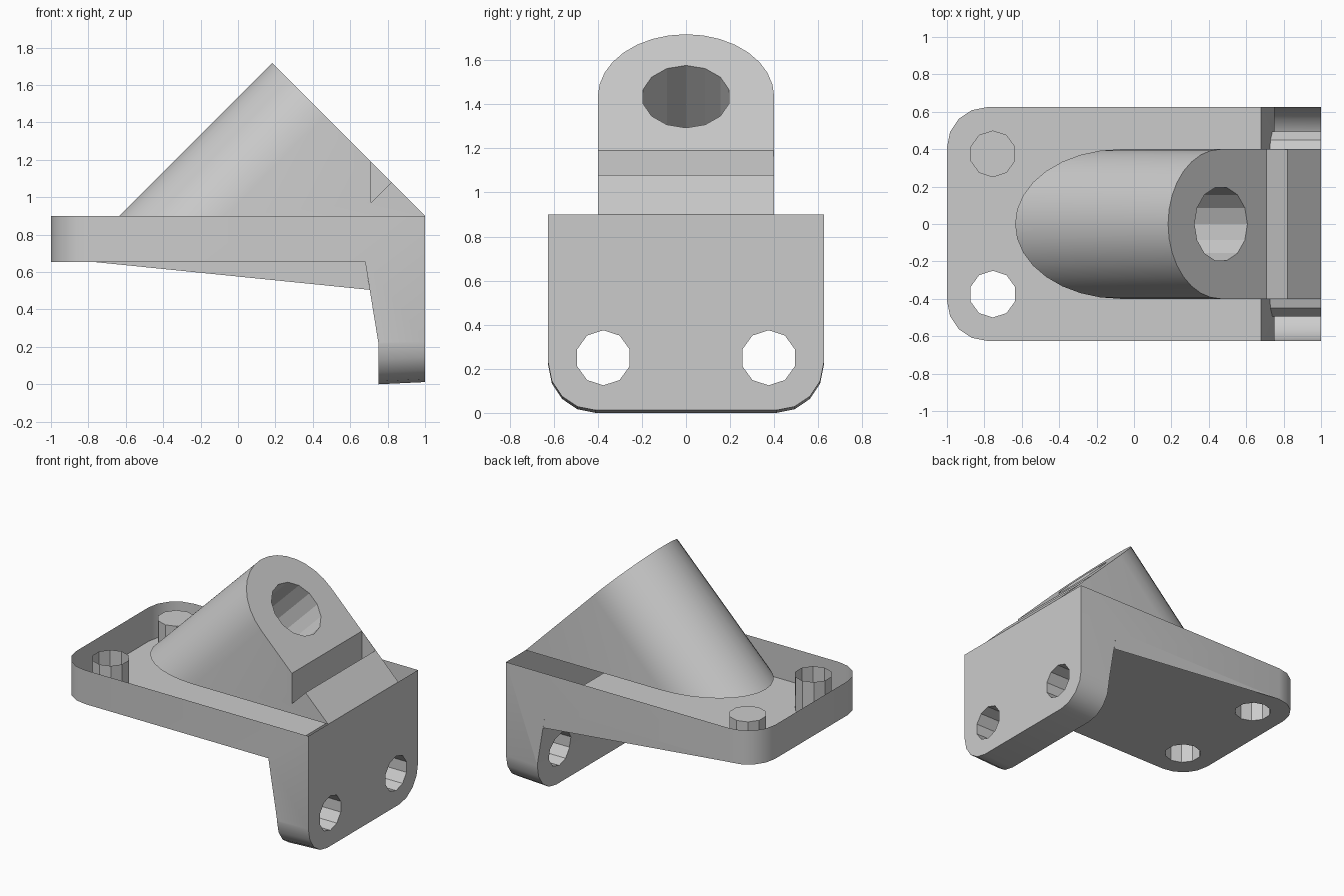
import bpy, bmesh, math
from mathutils import Matrix, Vector

if "Cube" in bpy.data.objects:
    bpy.data.objects.remove(bpy.data.objects["Cube"])

grey = bpy.data.materials.new("plain_grey")
grey.diffuse_color = (0.6, 0.6, 0.6, 1)
grey.use_nodes = True
grey.node_tree.nodes["Principled BSDF"].inputs["Base Color"].default_value = grey.diffuse_color


def finish(bm, name):
    bmesh.ops.recalc_face_normals(bm, faces=bm.faces[:])
    me = bpy.data.meshes.new(name)
    bm.to_mesh(me)
    bm.free()
    me.materials.append(grey)
    ob = bpy.data.objects.new(name, me)
    bpy.context.collection.objects.link(ob)
    return ob


def prism(name, profile, y0, y1):
    """Closed x-z profile extruded along y."""
    bm = bmesh.new()
    f = bm.faces.new([bm.verts.new((x, y0, z)) for x, z in profile])
    ext = bmesh.ops.extrude_face_region(bm, geom=[f])["geom"]
    bmesh.ops.translate(bm, vec=(0, y1 - y0, 0),
                        verts=[v for v in ext if isinstance(v, bmesh.types.BMVert)])
    return bm


def rod(name, centre, axis, radius, length, sides):
    bm = bmesh.new()
    rot = Vector(axis).to_track_quat('Z', 'Y').to_matrix().to_4x4()
    bmesh.ops.create_cone(bm, cap_ends=True, segments=sides, radius1=radius,
                          radius2=radius, depth=length,
                          matrix=Matrix.Translation(centre) @ rot)
    return finish(bm, name)


def cut(ob, cutter):
    cutter.hide_render = True
    mod = ob.modifiers.new("cut", 'BOOLEAN')
    mod.operation = 'DIFFERENCE'
    mod.solver = 'EXACT'
    mod.object = cutter
    select(ob)
    bpy.ops.object.modifier_apply(modifier=mod.name)
    bpy.data.objects.remove(cutter, do_unlink=True)


def select(ob):
    bpy.ops.object.select_all(action='DESELECT')
    ob.select_set(True)
    bpy.context.view_layer.objects.active = ob


def open_and_smooth(ob, z, angle):
    """Remove the flat faces lying at height z, then smooth the soft edges."""
    bm = bmesh.new()
    bm.from_mesh(ob.data)
    gone = [f for f in bm.faces if all(abs(v.co.z - z) < 1e-3 for v in f.verts)]
    bmesh.ops.delete(bm, geom=gone, context='FACES')
    bm.to_mesh(ob.data)
    bm.free()
    select(ob)
    bpy.ops.object.shade_smooth_by_angle(angle=math.radians(angle))


TOP, FLOOR, HALF = 0.9, 0.655, 0.625

# L-shaped bracket: open tray with a hollow leg, rounded outer corners
bm = prism("bracket", [(-1, FLOOR), (-1, TOP), (1, TOP), (1, 0.012), (0.75, 0),
                       (0.75, 0.225), (0.68, FLOOR)], -HALF, HALF)
corners = []
for e in bm.edges:
    a, b = (v.co for v in e.verts)
    tray = a.x < -0.99 and b.x < -0.99 and abs(a.y - b.y) < 0.01
    leg = a.z < 0.02 and b.z < 0.02 and abs(a.y - b.y) < 0.01
    if tray or leg:
        corners.append(e)
bmesh.ops.bevel(bm, geom=corners, offset=0.215, segments=4, profile=0.5,
                affect='EDGES')
bracket = finish(bm, "bracket")

# Bolt holes through tray and leg
for y in (-0.375, 0.375):
    cut(bracket, rod("tray_hole", (-0.755, y, 0.8), (0, 0, 1), 0.125, 0.8, 10))
    cut(bracket, rod("leg_hole", (0.85, y, 0.25), (1, 0, 0), 0.125, 0.8, 10))
open_and_smooth(bracket, TOP, 30)

# Cap over one tray hole
bm = bmesh.new()
bmesh.ops.create_circle(bm, cap_ends=True, segments=10, radius=0.125,
                        matrix=Matrix.Translation((-0.755, 0.375, TOP)))
finish(bm, "hole_cap")

# Tapered skirt below one side of the tray
bm = bmesh.new()
bm.faces.new([bm.verts.new((x, HALF, z))
              for x, z in ((-0.78, FLOOR), (0.704, 0.505), (0.68, FLOOR))])
finish(bm, "side_skirt")

# Slanted boss: U-shaped face swept down at 45 degrees to the tray top
R, CX, CZ, S = 0.4, 0.465, 1.435, math.sqrt(0.5)
face = [(1.0, -R, TOP)]
for i in range(17):
    a = math.pi * i / 16
    u = R * math.sin(a) * S
    face.append((CX - u, -R * math.cos(a), CZ + u))
face.append((1.0, R, TOP))
bm = bmesh.new()
upper = [bm.verts.new(p) for p in face]
lower = [upper[0]] + [bm.verts.new((x - (z - TOP), y, TOP))
                      for x, y, z in face[1:-1]] + [upper[-1]]
bm.faces.new(upper)
bm.faces.new(lower[::-1])
for i in range(len(face) - 1):
    ring = [upper[i], lower[i], lower[i + 1], upper[i + 1]]
    bm.faces.new(list(dict.fromkeys(ring)))
boss = finish(bm, "slanted_boss")
cut(boss, rod("bore", (CX - 0.2, 0, CZ - 0.2), (1, 0, 1), 0.2, 2.4, 14))

# Notch across the slanted face, leaving a thin wall on one side
notch = prism("notch", [(0.71, 0.97), (0.71, 1.4), (1.025, 1.285)], -0.6, R - 0.002)
cut(boss, finish(notch, "notch"))
open_and_smooth(boss, TOP, 25)
